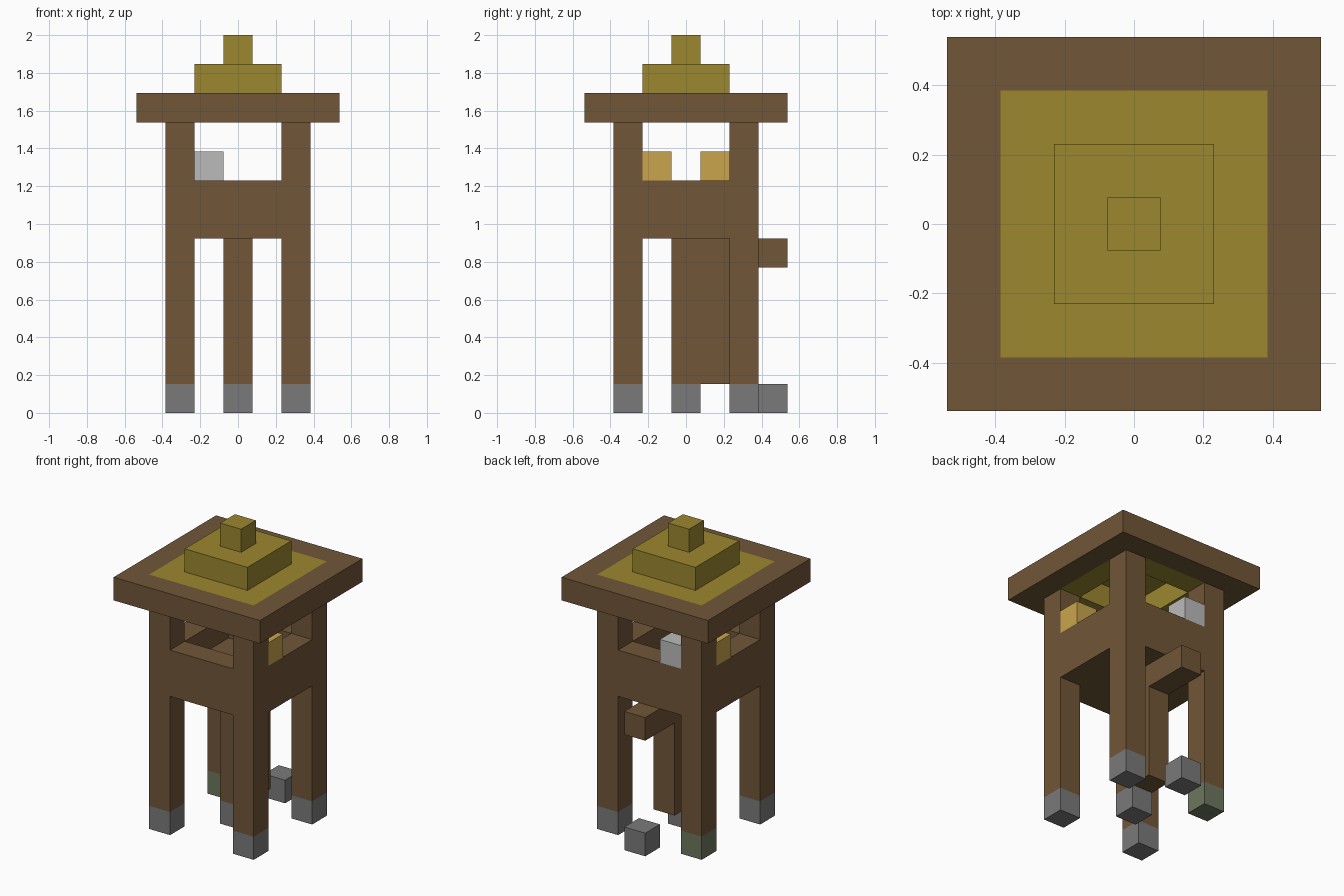
import bpy
import bmesh

UNIT = 2 / 13  # one block

old = bpy.data.objects.get("Cube")
if old:
    bpy.data.objects.remove(old, do_unlink=True)


def linear(c):
    c /= 255
    return c / 12.92 if c <= 0.04045 else ((c + 0.055) / 1.055) ** 2.4


def material(name, *rgb):
    colour = [linear(c) for c in rgb] + [1]
    mat = bpy.data.materials.new(name)
    mat.use_nodes = True
    mat.diffuse_color = colour
    shader = next(n for n in mat.node_tree.nodes if n.type == "BSDF_PRINCIPLED")
    shader.inputs["Base Color"].default_value = colour
    shader.inputs["Roughness"].default_value = 0.9
    return mat


wood = material("dark_wood", 113, 87, 56)
stone = material("grey_stone", 122, 122, 122)
moss = material("mossy_stone", 109, 119, 95)
straw = material("straw", 156, 135, 47)
amber = material("amber", 202, 165, 77)
pale = material("pale_grey", 187, 187, 187)


def finish(name, bm, mat):
    bmesh.ops.recalc_face_normals(bm, faces=bm.faces)
    bmesh.ops.scale(bm, vec=(UNIT, UNIT, UNIT), verts=bm.verts)
    mesh = bpy.data.meshes.new(name)
    bm.to_mesh(mesh)
    bm.free()
    mesh.materials.append(mat)
    obj = bpy.data.objects.new(name, mesh)
    bpy.context.collection.objects.link(obj)
    return obj


def block(name, mat, x, y, z, sx=1, sy=1, sz=1):
    """Box centred on x, y with its bottom at z, measured in blocks."""
    bm = bmesh.new()
    bmesh.ops.create_cube(bm, size=1)
    bmesh.ops.scale(bm, vec=(sx, sy, sz), verts=bm.verts)
    bmesh.ops.translate(bm, vec=(x, y, z + sz / 2), verts=bm.verts)
    return finish(name, bm, mat)


def frame(name, mat, outer, inner, z):
    """Square frame one block high, swept from a rectangular section."""
    bm = bmesh.new()
    section = [(outer, z), (outer, z + 1), (inner, z + 1), (inner, z)]
    corners = [(-1, -1), (1, -1), (1, 1), (-1, 1)]
    loops = [[bm.verts.new((cx * w / 2, cy * w / 2, h)) for w, h in section]
             for cx, cy in corners]
    for i in range(4):
        a, b = loops[i], loops[(i + 1) % 4]
        for j in range(4):
            k = (j + 1) % 4
            bm.faces.new((a[j], b[j], b[k], a[k]))
    return finish(name, bm, mat)


# Corner posts on stone feet, one foot overgrown
for side, x in (("right", -2), ("left", 2)):
    for end, y in (("front", -2), ("back", 2)):
        mossy = side == "right" and end == "back"
        block(f"{end}_{side}_foot", moss if mossy else stone, x, y, 0)
        block(f"{end}_{side}_post", wood, x, y, 1, sz=9)

# Platform floor and parapet walls between the posts
block("platform_floor", wood, 0, 0, 6, 3, 3, 1)
for s, end, side in ((-1, "front", "right"), (1, "back", "left")):
    block(f"{end}_parapet", wood, 0, 2 * s, 6, 3, 1, 2)
    block(f"{side}_parapet", wood, 2 * s, 0, 6, 1, 3, 2)

# Central column, hanging pillar, rear beam and loose stone
block("column_foot", stone, 0, 0, 0)
block("central_column", wood, 0, 0.5, 1, 1, 2, 5)
block("rear_beam", wood, 0, 2.5, 5, 1, 2, 1)
block("rear_stone", stone, 0, 3, 0)

# Blocks standing on the parapets
block("left_lamp", amber, 2, -1, 8)
block("right_lamp", amber, -2, 1, 8)
block("back_pale_block", pale, -1, 2, 8)

# Stepped roof, hollow underneath
frame("roof_eaves", wood, 7, 5, 10)
frame("roof_thatch", straw, 5, 3, 10)
block("roof_step", straw, 0, 0, 11, 3, 3, 1)
block("roof_peak", straw, 0, 0, 12)
